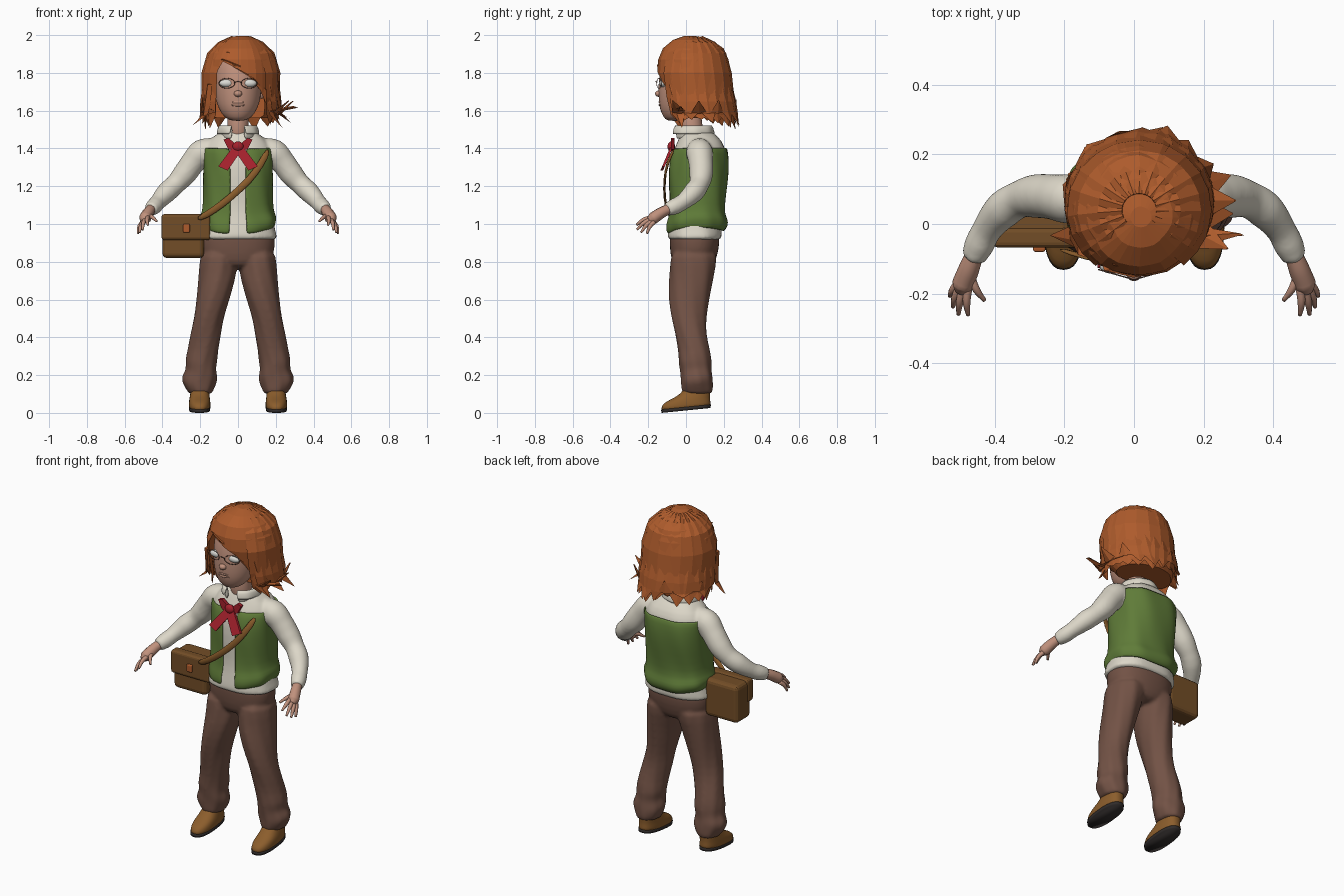
import bpy, bmesh, math, random
from mathutils import Vector

random.seed(4)
if "Cube" in bpy.data.objects:
    bpy.data.objects.remove(bpy.data.objects["Cube"])


def material(name, *rgb):
    m = bpy.data.materials.new(name)
    m.use_nodes = True
    m.diffuse_color = (*rgb, 1)
    m.node_tree.nodes["Principled BSDF"].inputs["Base Color"].default_value = (*rgb, 1)
    return m


HAIR = material("ginger hair", .42, .105, .025)
SKIN = material("skin", .53, .285, .205)
SHIRT = material("cream shirt", .72, .68, .58)
VEST = material("green vest", .115, .2, .04)
PANTS = material("brown trousers", .17, .085, .06)
BAG = material("bag leather", .17, .075, .02)
TAN = material("tan leather", .26, .11, .025)
RED = material("red ribbon", .37, .015, .025)
SOLE = material("dark sole", .03, .025, .024)
WHITE = material("eye white", .7, .7, .66)


def finish(name, bm, mat, smooth=True, mods=()):
    bmesh.ops.recalc_face_normals(bm, faces=bm.faces)
    me = bpy.data.meshes.new(name)
    bm.to_mesh(me)
    bm.free()
    me.materials.append(mat)
    ob = bpy.data.objects.new(name, me)
    bpy.context.collection.objects.link(ob)
    add_mods(ob, mods)
    for p in me.polygons:
        p.use_smooth = smooth
    return ob


def add_mods(ob, mods):
    for kind, settings in mods:
        mod = ob.modifiers.new(kind.title(), kind)
        for key, value in settings.items():
            setattr(mod, key, value)


# Stack of oval rings (z, cx, cy, rx, ry); gap leaves a slit at the front, lift raises the hem at sides and back
def loft(name, rings, mat, n=28, power=2, gap=0, fold=0, side=1, ridges=None, tilt=0, lift=0, smooth=True, soft=1):
    bm, rows = bmesh.new(), []
    count = n + 1 if gap else n
    for z, cx, cy, rx, ry in rings:
        row = []
        for i in range(count):
            a = gap + (2 * math.pi - 2 * gap) * i / n
            s, c = math.sin(a), -math.cos(a)
            k = 1 + fold * math.sin(3 * a + 33 * z) * math.sin(5 * a - 19 * z)
            if ridges:
                k *= ridges[i]
            x = cx + k * rx * math.copysign(abs(s) ** (2 / power), s)
            y = cy + k * ry * math.copysign(abs(c) ** (2 / power), c)
            up = lift * (s * s + .4 * max(0, c)) * max(0, 1.15 - z) * 5
            row.append(bm.verts.new((side * x, y, z + tilt * (y + .13) + up)))
        rows.append(row)
    for lo, hi in zip(rows, rows[1:]):
        for i in range(count - 1 if gap else n):
            j = (i + 1) % count
            bm.faces.new((lo[i], lo[j], hi[j], hi[i]))
    if not gap:
        bm.faces.new(rows[0])
        bm.faces.new(rows[-1])
    mods = [("SOLIDIFY", dict(thickness=.012, offset=-1))] if gap else []
    if soft:
        mods.append(("SUBSURF", dict(levels=soft, render_levels=soft)))
    return finish(name, bm, mat, smooth, mods)


# Tapered tube through points (x, y, z, radius)
def tube(name, points, mat, side=1, res=3):
    cu = bpy.data.curves.new(name, "CURVE")
    cu.dimensions, cu.bevel_depth, cu.bevel_resolution, cu.use_fill_caps = "3D", 1, res, True
    sp = cu.splines.new("BEZIER")
    sp.resolution_u = 5
    sp.bezier_points.add(len(points) - 1)
    for bp, (x, y, z, r) in zip(sp.bezier_points, points):
        bp.co, bp.radius = (side * x, y, z), r
        bp.handle_left_type = bp.handle_right_type = "AUTO"
    tmp = bpy.data.objects.new(name, cu)
    bpy.context.collection.objects.link(tmp)
    me = bpy.data.meshes.new_from_object(tmp.evaluated_get(bpy.context.evaluated_depsgraph_get()))
    bpy.data.objects.remove(tmp)
    bm = bmesh.new()
    bm.from_mesh(me)
    bmesh.ops.remove_doubles(bm, verts=bm.verts, dist=.0001)
    return finish(name, bm, mat)


# Melt overlapping pieces into one soft garment
def merge(parts):
    bpy.ops.object.select_all(action="DESELECT")
    for ob in parts:
        ob.select_set(True)
    bpy.context.view_layer.objects.active = parts[0]
    bpy.ops.object.join()
    add_mods(parts[0], [("REMESH", dict(mode="VOXEL", voxel_size=.009, use_smooth_shade=True)),
                        ("SMOOTH", dict(factor=.5, iterations=5))])


def ball(name, centre, size, mat):
    bm = bmesh.new()
    bmesh.ops.create_uvsphere(bm, u_segments=20, v_segments=12, radius=1)
    for v in bm.verts:
        v.co = Vector(a * b + c for a, b, c in zip(v.co, size, centre))
    return finish(name, bm, mat)


def box(name, lo, hi, mat, bevel=.015):
    bm = bmesh.new()
    bmesh.ops.create_cube(bm, size=1)
    for v in bm.verts:
        v.co = Vector(a + (b - a) * (t + .5) for a, b, t in zip(lo, hi, v.co))
    return finish(name, bm, mat, False, [("BEVEL", dict(width=bevel, segments=3))])


# Outline in x, z pushed through y; slope leans it forward towards the bottom
def prism(name, outline, y0, y1, mat, side=1, slope=0):
    bm = bmesh.new()
    rows = [[bm.verts.new((side * x, y + slope * (z - 1.42), z)) for x, z in outline] for y in (y0, y1)]
    for row in rows:
        bm.faces.new(row)
    for i in range(len(outline)):
        j = (i + 1) % len(outline)
        bm.faces.new((rows[0][i], rows[0][j], rows[1][j], rows[1][i]))
    return finish(name, bm, mat, False)


# Head and face
loft("head", [(1.545, 0, -.06, .035, .04), (1.565, 0, -.05, .075, .07), (1.61, 0, -.035, .103, .105),
              (1.66, 0, -.02, .119, .125), (1.72, 0, -.01, .125, .138), (1.79, 0, 0, .127, .142),
              (1.86, 0, .01, .12, .135), (1.92, 0, .01, .08, .09)], SKIN)
loft("neck", [(1.42, 0, .04, .065, .065), (1.5, 0, .03, .055, .058), (1.62, 0, .02, .06, .06)], SKIN)
ball("nose", (0, -.144, 1.69), (.022, .02, .017), SKIN)
for z in (1.645, 1.63):
    ball("lip", (0, -.129, z), (.038, .016, .009), SKIN)
for s, word in ((1, "left"), (-1, "right")):
    ball(word + "_eye", (s * .06, -.123, 1.745), (.038, .02, .021), WHITE)
    ring = [(.06 + .042 * math.cos(t * math.pi / 6), -.143 + .012 * math.cos(t * math.pi / 6),
             1.745 + .026 * math.sin(t * math.pi / 6), .0018) for t in range(13)]
    tube(word + "_glasses_rim", ring, PANTS, s, 1)
    ball(word + "_ear", (s * .125, .01, 1.7), (.015, .025, .04), SKIN)
tube("glasses_bridge", [(-.02, -.153, 1.748, .0018), (0, -.16, 1.755, .0018), (.02, -.153, 1.748, .0018)], PANTS, 1, 1)

# Hair mass with the face opening cut out
ridges = [random.uniform(.97, 1.03) for i in range(30)]
hair = loft("hair", [(1.56, .005, .09, .165, .125), (1.6, .01, .08, .187, .16), (1.7, .015, .055, .197, .188),
                     (1.8, .015, .04, .2, .195), (1.87, .015, .035, .185, .185), (1.93, .015, .035, .148, .16),
                     (1.975, .02, .03, .09, .1), (1.995, .02, .02, .03, .03)], HAIR, 30, ridges=ridges, smooth=False, soft=0)
cutter = prism("face_opening", [(-.08, 1.86), (-.115, 1.8), (-.13, 1.7), (-.125, 1.4), (.135, 1.4), (.14, 1.64),
                                (.125, 1.72), (.08, 1.775), (0, 1.82)], -.4, 0, HAIR)
add_mods(hair, [("BOOLEAN", dict(operation="DIFFERENCE", object=cutter))])
hair.data = bpy.data.meshes.new_from_object(hair.evaluated_get(bpy.context.evaluated_depsgraph_get()))
hair.modifiers.clear()
bpy.data.objects.remove(cutter)


# Flat pointed lock along stations (centre, width, thickness), with a ridge down the middle
def lock(stations):
    bm, rows = bmesh.new(), []
    for p, w, t in stations:
        out = Vector((p.x - .015, p.y - .04, (p.z - 1.75) * .8)).normalized()
        across = out.cross(Vector((0, 0, 1))).normalized()
        rows.append([bm.verts.new(p + d) for d in (across * w, out * t, -across * w, -out * t)])
    for lo, hi in zip(rows, rows[1:]):
        for i in range(4):
            j = (i + 1) % 4
            bm.faces.new((lo[i], lo[j], hi[j], hi[i]))
    bm.faces.new(rows[0])
    bm.faces.new(rows[-1])
    finish("hair_lock", bm, HAIR, False)


def hanging_lock(a, tip, flick, width, levels):
    swing = random.uniform(-.1, .14)
    stations = []
    for i, (z, out, w) in enumerate(levels + ((tip, 1 + flick, .06),)):
        b = a + swing * i / len(levels)
        cy = .04 + max(0, 1.8 - z) * .12
        p = Vector((.015 + .2 * out * math.sin(b), cy - .193 * out * math.cos(b), z))
        stations.append((p, width * w, .01 if w > .1 else .003))
    lock(stations)


# Broad locks falling from the crown, then short flicked ends, wilder on the left
for i in range(15):
    a = math.radians(50 + 260 * i / 14)
    hanging_lock(a, random.uniform(1.5, 1.56), random.uniform(-.1, .1), .055,
                 ((1.985, .24, .2), (1.955, .57, .6), (1.9, .85, .9), (1.8, .995, 1), (1.67, .99, 1), (1.58, .95, .9)))
for i in range(17):
    a = math.radians(58 + 250 * i / 16)
    flick = random.uniform(.03, .2) + .32 * max(0, math.sin(a + .2)) * random.uniform(.5, 1)
    hanging_lock(a, random.uniform(1.51, 1.66), flick, .045, ((1.74, .97, .5), (1.65, 1.03, 1), (1.59, 1.04, .9)))
# Side-swept fringe and the locks framing the cheeks
for dx, dz in ((0, 0), (.025, .035)):
    lock([(Vector((x + dx, y + dx * .6, z + dz)), w, .012) for x, y, z, w in
          ((-.08, -.125, 1.87, .012), (0, -.143, 1.835, .03), (.085, -.122, 1.785, .034),
           (.14, -.075, 1.71, .034), (.165, -.04, 1.61, .012))])
for s, tip in ((-1, (.235, -.03, 1.53)), (1, (.22, -.02, 1.52)), (1, (.3, -.03, 1.62))):
    side = [(.155, -.08, 1.74), (.168, -.055, 1.64), (.178, -.04, 1.58 + .2 * max(0, tip[2] - 1.53)), tip]
    lock([(Vector((s * x + .005, y, z)), w, .014) for (x, y, z), w in zip(side, (.02, .04, .035, .003))])

# Collar and vest
loft("collar", [(1.45, 0, .04, .085, .09), (1.5, 0, .035, .08, .085), (1.54, 0, .035, .097, .1),
                (1.475, 0, .035, .118, .12)], SHIRT, gap=.35, fold=.04)
loft("vest", [(.945, 0, .05, .193, .15), (.98, 0, .058, .203, .164), (1.02, 0, .06, .2, .162), (1.05, 0, .056, .184, .146),
              (1.15, 0, .06, .18, .152), (1.25, 0, .065, .182, .162), (1.34, 0, .07, .188, .158),
              (1.405, 0, .077, .186, .145)], VEST, 40, power=2.5, gap=.15, fold=.04, lift=.03)

# Ribbon bow
ball("bow_knot", (0, -.078, 1.41), (.03, .02, .027), RED)
for s in (1, -1):
    prism("bow_tail", [(0, 1.425), (.03, 1.405), (.105, 1.305), (.055, 1.283), (-.005, 1.37)], -.078, -.064, RED, s, .42)
    prism("bow_loop", [(0, 1.39), (.02, 1.43), (.05, 1.455), (.077, 1.447), (.05, 1.395)], -.08, -.06, RED, s)

# Trousers, shirt, hands and shoes
trousers = [loft("trousers", [(.76, 0, .04, .1, .09), (.8, 0, .04, .18, .118), (.88, 0, .045, .198, .132),
                              (.93, 0, .045, .194, .132), (.95, 0, .045, .19, .13)], PANTS, power=2.3)]
shirt = [loft("shirt", [(.912, 0, .045, .204, .142), (.927, 0, .045, .21, .146), (.96, 0, .047, .202, .143),
                        (1.03, 0, .05, .184, .136), (1.1, 0, .055, .167, .13), (1.2, 0, .06, .163, .14),
                        (1.3, 0, .065, .172, .147), (1.38, 0, .072, .188, .145), (1.44, 0, .075, .165, .117),
                        (1.485, 0, .06, .1, .085), (1.5, 0, .05, .06, .06)], SHIRT, power=2.4, fold=.03)]
for s, word in ((1, "left"), (-1, "right")):
    trousers.append(loft(word + "_trouser_leg", [
        (.095, .2, .06, .062, .078), (.12, .2, .06, .072, .08), (.16, .204, .058, .092, .086), (.195, .203, .056, .092, .086),
        (.23, .196, .05, .078, .08), (.27, .195, .05, .086, .088), (.33, .187, .043, .08, .084), (.42, .17, .025, .08, .086),
        (.5, .155, .015, .08, .09), (.6, .132, .015, .09, .104), (.7, .114, .025, .097, .115), (.78, .103, .038, .098, .125),
        (.88, .1, .045, .097, .13)], PANTS, fold=.08, side=s))
    loft(word + "_shoe_sole", [(0, .203, 0, .055, .13), (.018, .203, 0, .057, .132)], SOLE, side=s, power=2.5, tilt=.1, soft=0)
    loft(word + "_shoe", [(.008, .203, 0, .05, .124), (.018, .203, 0, .058, .132), (.045, .203, 0, .057, .128),
                          (.065, .203, .02, .054, .108), (.085, .202, .05, .05, .08),
                          (.14, .2, .065, .046, .06)], TAN, side=s, power=2.4, tilt=.1)
    shirt.append(tube(word + "_sleeve", [
        (.12, .07, 1.4, .06), (.19, .072, 1.378, .074), (.235, .078, 1.33, .067), (.285, .08, 1.262, .065),
        (.33, .07, 1.212, .055), (.375, .042, 1.17, .057), (.425, -.02, 1.115, .044), (.445, -.06, 1.093, .045),
        (.465, -.102, 1.075, .036)], SHIRT, s, 5))
    tube(word + "_palm", [(.458, -.085, 1.083, .026), (.475, -.13, 1.06, .03), (.492, -.175, 1.03, .032),
                          (.497, -.195, 1.018, .018)], SKIN, s)
    for tip, base in (((.43, -.22, 1.015), (.47, -.15, 1.045)), ((.477, -.262, .995), (.478, -.185, 1.035)),
                      ((.505, -.26, .97), (.49, -.185, 1.025)), ((.521, -.238, .955), (.5, -.18, 1.015)),
                      ((.53, -.207, .95), (.506, -.17, 1.01))):
        mid = [(p + q) / 2 + d for p, q, d in zip(tip, base, (.004, -.003, .006))]
        tube(word + "_finger", [(*base, .013), (*mid, .011), (*tip, .006)], SKIN, s, 2)
merge(trousers)
merge(shirt)

# Shoulder bag with flap, clasp and strap
box("bag_body", (-.4, -.05, .82), (-.18, .085, 1.045), BAG, .025)
box("bag_flap", (-.405, -.068, .915), (-.145, -.01, 1.052), BAG, .015)
box("bag_clasp", (-.29, -.08, .955), (-.255, -.06, 1.0), HAIR, .006)
path = [(-.22, -.07, 1.02), (-.13, -.1, 1.07), (-.04, -.115, 1.14), (.06, -.115, 1.23),
        (.125, -.102, 1.32), (.165, -.06, 1.4)]
bm = bmesh.new()
rows = [[bm.verts.new((x + d, y, z - d)) for d in (-.014, .014)] for x, y, z in path]
for p, q in zip(rows, rows[1:]):
    bm.faces.new((p[0], p[1], q[1], q[0]))
finish("bag_strap", bm, TAN, True, [("SOLIDIFY", dict(thickness=.014, offset=0)), ("SUBSURF", dict(levels=1))])
